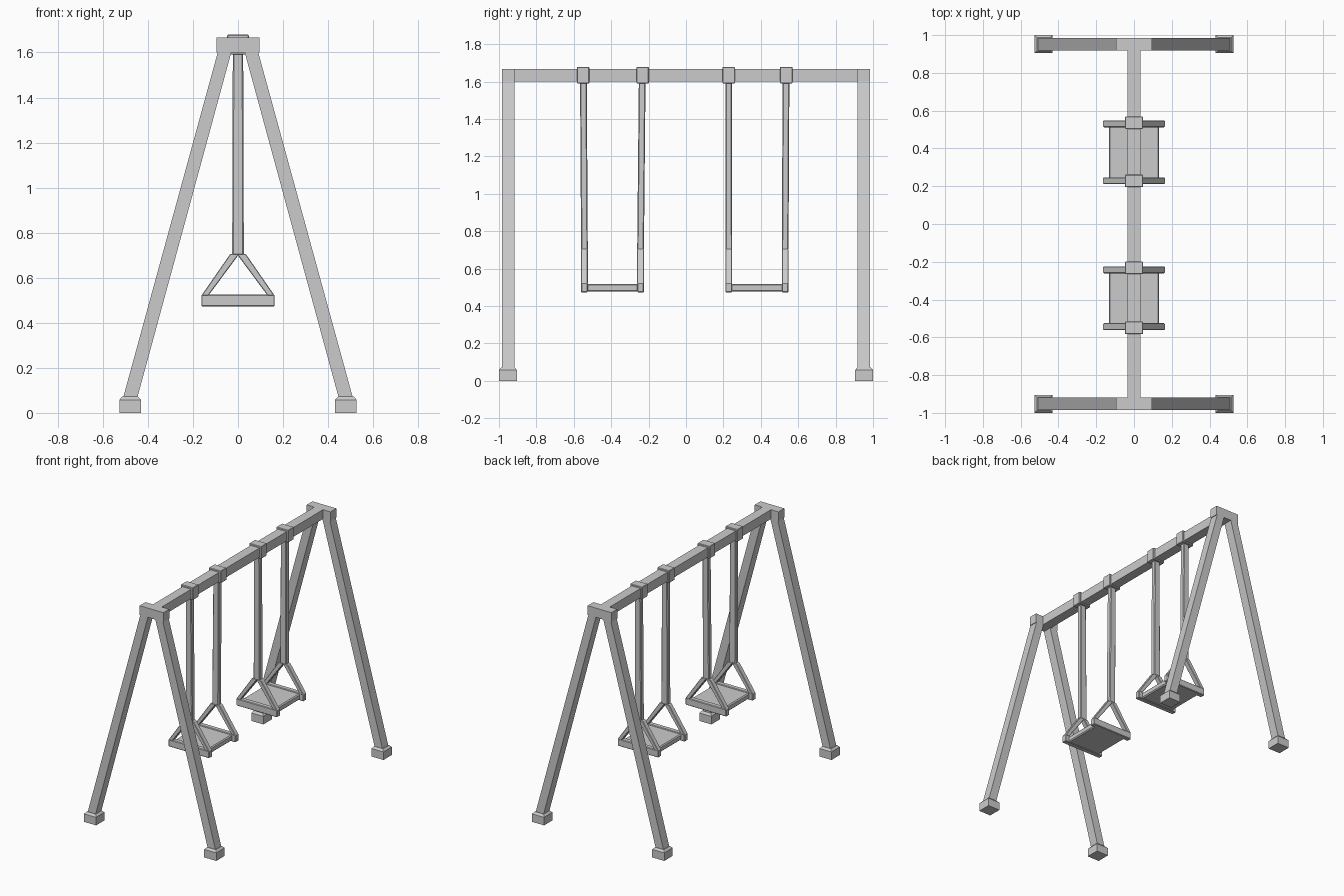
import bpy, bmesh

if "Cube" in bpy.data.objects:
    bpy.data.objects.remove(bpy.data.objects["Cube"])


def extrude(name, pts, y0, y1, bevel=0.0):
    """Solid from an XZ outline, running from y0 to y1."""
    bm = bmesh.new()
    a = [bm.verts.new((x, y0, z)) for x, z in pts]
    b = [bm.verts.new((x, y1, z)) for x, z in pts]
    bm.faces.new(a)
    bm.faces.new(b[::-1])
    n = len(pts)
    for i in range(n):
        j = (i + 1) % n
        bm.faces.new((a[i], b[i], b[j], a[j]))
    return finish(name, bm, bevel)


def loft(name, lower, upper, bevel=0.0):
    """Tapered block between two rectangles (cx, cy, half x, half y, z)."""
    bm = bmesh.new()
    rings = []
    for cx, cy, hx, hy, z in (lower, upper):
        rings.append([bm.verts.new((cx + sx * hx, cy + sy * hy, z))
                      for sx, sy in ((-1, -1), (1, -1), (1, 1), (-1, 1))])
    a, b = rings
    bm.faces.new(a[::-1])
    bm.faces.new(b)
    for i in range(4):
        j = (i + 1) % 4
        bm.faces.new((a[i], a[j], b[j], b[i]))
    return finish(name, bm, bevel)


def finish(name, bm, bevel):
    bmesh.ops.recalc_face_normals(bm, faces=bm.faces)
    me = bpy.data.meshes.new(name)
    bm.to_mesh(me)
    bm.free()
    ob = bpy.data.objects.new(name, me)
    bpy.context.collection.objects.link(ob)
    if bevel:
        mod = ob.modifiers.new("bevel", 'BEVEL')
        mod.width = bevel
        mod.segments = 1
    return ob


def rect(x0, x1, z0, z1):
    return [(x0, z0), (x1, z0), (x1, z1), (x0, z1)]


# Top beam between the end frames
extrude("top_beam", rect(-0.035, 0.035, 1.6, 1.667), -0.92, 0.92)

# A-shaped end frames with feet
half = [(0.03, 1.6), (0.449, 0.06), (0.512, 0.06), (0.09, 1.6),
        (0.095, 1.6), (0.095, 1.667)]
outline = half + [(-x, z) for x, z in reversed(half)]
for s, end in ((-1, "front"), (1, "back")):
    extrude(end + "_frame", outline, s * 0.951 - 0.033, s * 0.951 + 0.033)
    for t, side in ((-1, "left"), (1, "right")):
        cx, cy = t * 0.479, s * 0.952
        loft(f"{end}_{side}_foot", (cx, cy, 0.048, 0.048, 0),
             (cx, cy, 0.048, 0.048, 0.058))
        loft(f"{end}_{side}_foot_cap", (cx, cy, 0.048, 0.048, 0.058),
             (cx, cy, 0.035, 0.035, 0.072))

# Two swings: clamps, hanging straps, triangular hangers, seat
slant = [(0.163, 0.52), (0.132, 0.52), (0.0, 0.698), (0.0, 0.705), (0.035, 0.705)]
swings = (("front_swing", (-0.55, -0.543), (-0.232, -0.243)),
          ("back_swing", (0.228, 0.229), (0.536, 0.53)))
for swing, *hangers in swings:
    for i, (ytop, ybot) in enumerate(hangers):
        tag = f"{swing}_{i + 1}"
        extrude(tag + "_clamp", rect(-0.048, 0.048, 1.59, 1.679),
                ytop - 0.033, ytop + 0.033, 0.003)
        loft(tag + "_strap", (0, ybot, 0.026, 0.018, 0.7),
             (0, ytop + (ybot - ytop) * 0.2, 0.023, 0.018, 1.61), 0.005)
        y0, y1 = ybot - 0.018, ybot + 0.018
        extrude(tag + "_base_bar", rect(-0.163, 0.163, 0.473, 0.525), y0, y1, 0.004)
        for t, side in ((-1, "left"), (1, "right")):
            extrude(f"{tag}_{side}_hanger", [(t * x, z) for x, z in slant], y0, y1, 0.003)
    extrude(swing + "_seat", rect(-0.133, 0.133, 0.477, 0.519),
            hangers[0][1], hangers[1][1], 0.007)
